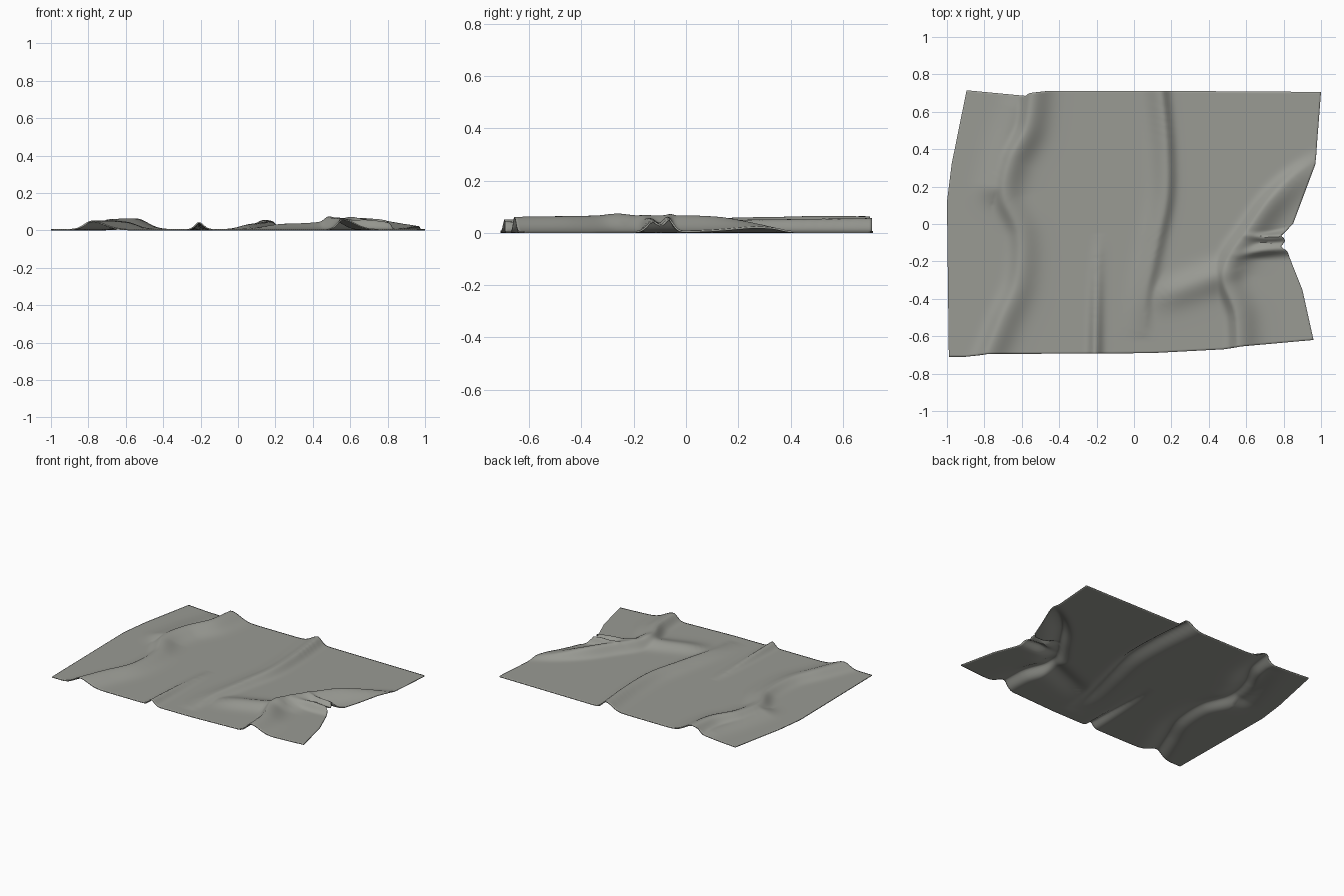
import bpy, bmesh
from mathutils import Vector, kdtree
from math import exp

if "Cube" in bpy.data.objects:
    bpy.data.objects.remove(bpy.data.objects["Cube"])

NX, NY, THICK = 180, 130, 0.007


def along(pts, t):
    """Point on a polyline of tuples at fraction t of its xy length."""
    lens = [(Vector(b[:2]) - Vector(a[:2])).length for a, b in zip(pts, pts[1:])]
    d = t * sum(lens)
    for a, b, l in zip(pts, pts[1:], lens):
        if d <= l + 1e-9:
            f = d / l
            return [p + (q - p) * f for p, q in zip(a, b)]
        d -= l
    return list(pts[-1])


def smooth(pts, n=16):
    """Catmull-Rom subdivision of a list of tuples."""
    p = [pts[0]] + pts + [pts[-1]]
    out = []
    for i in range(1, len(p) - 2):
        for k in range(n):
            t = k / n
            out.append([0.5 * (2 * b + (c - a) * t + (2 * a - 5 * b + 4 * c - d) * t * t
                               + (3 * b - a - 3 * c + d) * t ** 3)
                        for a, b, c, d in zip(*p[i - 1:i + 3])])
    return out + [list(pts[-1])]


# outline of the cloth
south = [(-.99, -.71), (-.9, -.71), (-.79, -.695), (-.1, -.692), (.1, -.69), (.48, -.67), (.57, -.655), (.96, -.62)]
north = [(-.895, .715), (-.58, .685), (-.56, .70), (-.45, .712), (.1, .712), (1.0, .706)]
west = [(-.99, -.71), (-1.0, .12), (-.975, .32), (-.895, .715)]
east = [(.96, -.62), (.9, -.35), (.82, -.15), (.785, -.12), (.81, -.09), (.785, -.06), (.85, 0), (.97, .32), (1.0, .706)]

# folds: (x, y, height) path, width on the left and on the right of the path direction
folds = [
    ([(-.80, -.74, .045), (-.71, -.52, .045), (-.62, -.3, .04), (-.61, -.05, .04), (-.69, .15, .05),
      (-.66, .34, .054), (-.57, .52, .058), (-.54, .74, .056)], .05, .085),
    ([(-.21, -.74, .04), (-.205, -.5, .03), (-.2, -.3, .018), (-.19, -.05, 0)], .03, .035),
    ([(.04, -.62, 0), (.06, -.38, .024), (.12, -.1, .034), (.17, .15, .042), (.17, .42, .046), (.14, .74, .05)], .07, .04),
    ([(.56, -.7, .054), (.55, -.48, .057), (.485, -.3, .06), (.51, -.18, .06), (.62, -.02, .06),
      (.72, .12, .055), (.84, .24, .035), (.98, .34, .012)], .04, .09),
    ([(.5, -.26, .045), (.38, -.3, .033), (.22, -.36, .026), (.06, -.42, 0)], .08, .07),
    ([(.55, -.17, .035), (.68, -.14, .05), (.83, -.13, .033)], .045, .03),
    ([(.6, -.06, .04), (.72, -.07, .055), (.83, -.06, .04)], .025, .035),
    ([(-.74, .2, .03), (-.7, .4, .02), (-.64, .6, .012)], .08, .06),
]
trees = []
for path, wl, wr in folds:
    pts = smooth(path, 24)
    tree = kdtree.KDTree(len(pts))
    for i, q in enumerate(pts):
        tree.insert((q[0], q[1], 0), i)
    tree.balance()
    trees.append((pts, tree, wl, wr))


def height(x, y):
    total = 0
    for pts, tree, wl, wr in trees:
        co, i, d = tree.find((x, y, 0))
        a, b = pts[max(i - 1, 0)], pts[min(i + 1, len(pts) - 1)]
        side = (b[0] - a[0]) * (y - co.y) - (b[1] - a[1]) * (x - co.x)
        h = max(pts[i][2], 0) * exp(-(d / (wl if side > 0 else wr)) ** 2)
        total += h ** 3
    return total ** (1 / 3)


# cloth surface: a patch blended between the four outline edges
S, N = [[along(e, i / NX) for i in range(NX + 1)] for e in (south, north)]
W, E = [[along(e, j / NY) for j in range(NY + 1)] for e in (west, east)]
bm = bmesh.new()
grid = []
for j in range(NY + 1):
    v = j / NY
    row = []
    for i in range(NX + 1):
        u = i / NX
        x, y = [(1 - v) * S[i][k] + v * N[i][k] + (1 - u) * W[j][k] + u * E[j][k]
                - ((1 - u) * (1 - v) * S[0][k] + u * (1 - v) * S[-1][k]
                   + (1 - u) * v * N[0][k] + u * v * N[-1][k]) for k in (0, 1)]
        row.append(bm.verts.new((x, y, height(x, y) + THICK)))
    grid.append(row)
for j in range(NY):
    for i in range(NX):
        bm.faces.new((grid[j][i], grid[j][i + 1], grid[j + 1][i + 1], grid[j + 1][i]))
mesh = bpy.data.meshes.new("crumpled_cloth")
bm.to_mesh(mesh)
bm.free()
cloth = bpy.data.objects.new("crumpled_cloth", mesh)
bpy.context.collection.objects.link(cloth)

# thin fabric thickness
mod = cloth.modifiers.new("thickness", 'SOLIDIFY')
mod.thickness = THICK
mod.offset = -1

mat = bpy.data.materials.new("warm grey fabric")
mat.diffuse_color = (0.32, 0.325, 0.295, 1)
mat.use_nodes = True
mat.node_tree.nodes["Principled BSDF"].inputs["Base Color"].default_value = mat.diffuse_color
mesh.materials.append(mat)

bpy.context.view_layer.objects.active = cloth
cloth.select_set(True)
bpy.ops.object.shade_smooth_by_angle(angle=0.7)
